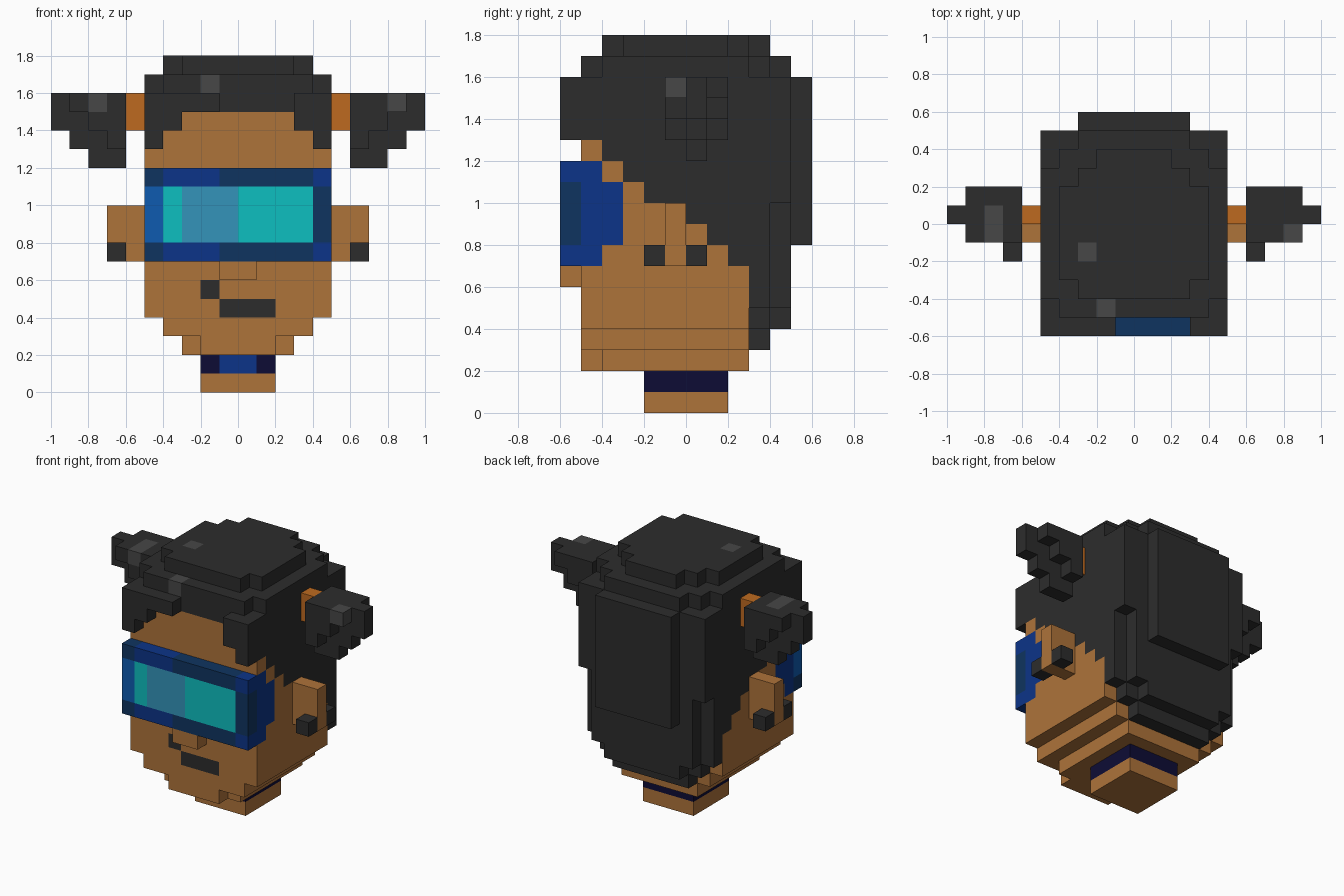
import bpy
import bmesh
import math

cube = bpy.data.objects.get("Cube")
if cube:
    bpy.data.objects.remove(cube, do_unlink=True)

UNIT = 0.1  # size of one block


def linear(c):
    c /= 255
    return c / 12.92 if c <= 0.04045 else ((c + 0.055) / 1.055) ** 2.4


def material(name, rgb):
    m = bpy.data.materials.new(name)
    col = (*[linear(c) for c in rgb], 1.0)
    m.diffuse_color = col
    m.use_nodes = True
    bsdf = m.node_tree.nodes["Principled BSDF"]
    bsdf.inputs["Base Color"].default_value = col
    bsdf.inputs["Roughness"].default_value = 0.8
    return m


SKIN = material("skin tan", (174, 115, 58))
HAIR = material("charcoal", (44, 44, 44))
SHINE = material("shine grey", (71, 71, 71))
ORANGE = material("orange", (190, 106, 32))
NAVY = material("midnight navy", (13, 12, 53))
BLUE = material("royal blue", (12, 52, 136))
DEEP = material("deep blue", (15, 52, 96))
AZURE = material("azure", (14, 91, 176))
TEAL = material("teal", (13, 191, 192))
SKY = material("sky blue", (52, 148, 186))

blocks = {}  # (x, y, z) -> (part, material); later fills replace earlier ones


def fill(part, mat, x, y, z, mirror=False):
    """Fill the block ranges x, y, z; optionally also across x = 0."""
    for i in range(*x):
        for j in range(*y):
            for k in range(*z):
                blocks[i, j, k] = (part, mat)
                if mirror:
                    blocks[-1 - i, j, k] = (part.replace("left", "right"), mat)


# Neck with choker
fill("neck", SKIN, (-2, 2), (-2, 2), (0, 1))
fill("choker", NAVY, (-2, 2), (-2, 2), (1, 2))
fill("choker", BLUE, (-1, 1), (-2, -1), (1, 2))

# Head, tapering towards the chin
fill("head", SKIN, (-3, 3), (-4, 3), (2, 3))
fill("head", SKIN, (-2, 2), (-5, -4), (2, 3))
fill("head", SKIN, (-4, 4), (-5, 3), (3, 4))
fill("head", SKIN, (-5, 5), (-5, 3), (4, 15))
fill("nose", SKIN, (-1, 1), (-6, -5), (6, 7))
fill("mouth", HAIR, (-1, 2), (-5, -4), (4, 5))
fill("beauty_mark", HAIR, (-2, -1), (-5, -4), (5, 6))

# Stepped crown of the hair
for z, grow in ((15, 1), (16, 1), (17, 0)):
    fill("hair", HAIR, (-4 - grow, 4 + grow), (-3 - grow, 2 + grow), (z, z + 1))
    fill("hair", HAIR, (-3 - grow, 3 + grow), (-4 - grow, 3 + grow), (z, z + 1))
    fill("hair", HAIR, (-2 - grow, 2 + grow), (3 + grow, 4 + grow), (z, z + 1))
fill("hair", HAIR, (-5, 5), (-5, 5), (15, 16))

# Side hair: front edge steps back on the way down
for z, front in ((14, -5), (13, -5), (12, -4), (11, -3), (10, -2), (9, -1), (8, 1), (7, 2)):
    fill("hair", HAIR, (4, 5), (front, 3), (z, z + 1), mirror=True)

# Back hair: (half width, bottom) for each layer
for y, steps in ((3, ((5, 5), (4, 4), (3, 3))),
                 (4, ((5, 10), (4, 5), (3, 4))),
                 (5, ((3, 8),))):
    for half, bottom in steps:
        fill("hair", HAIR, (-half, half), (y, y + 1), (bottom, 16))

# Fringe
fill("fringe", HAIR, (4, 5), (-6, -5), (13, 15), mirror=True)
fill("fringe", HAIR, (3, 4), (-6, -5), (14, 16), mirror=True)
fill("fringe", HAIR, (4, 5), (-6, -5), (15, 16), mirror=True)
fill("fringe", HAIR, (-3, -1), (-6, -5), (15, 16))

# Shine on the crown
fill("hair", SHINE, (-3, -2), (-2, -1), (17, 18))
fill("hair", SHINE, (-2, -1), (-5, -4), (16, 17))

# Pigtails with ties: middle slice is one block longer than the outer slices
fill("left_hair_tie", ORANGE, (5, 6), (0, 1), (14, 16), mirror=True)
for y, tips in ((-1, (7, 8, 9)), (1, (7, 8, 9))):
    for step, tip in enumerate(tips):
        fill("left_pigtail", HAIR, (6, tip), (y, y + 1), (13 + step, 14 + step), mirror=True)
for step, tip in enumerate((8, 9, 10, 10)):
    fill("left_pigtail", HAIR, (6, tip), (0, 1), (12 + step, 13 + step), mirror=True)
fill("left_pigtail", SHINE, (8, 9), (-1, 0), (15, 16))
fill("right_pigtail", SHINE, (-8, -7), (-1, 1), (15, 16))

# Ears and earrings
fill("left_earring", HAIR, (6, 7), (-2, 1), (7, 8), mirror=True)
fill("left_ear", SKIN, (5, 7), (-1, 0), (7, 10), mirror=True)

# Goggles: frame, side straps and lens
fill("goggles", BLUE, (4, 5), (-5, -4), (7, 12), mirror=True)
fill("goggles", BLUE, (4, 5), (-4, -3), (8, 11), mirror=True)
fill("goggles", BLUE, (-5, 5), (-6, -5), (7, 12))
for z in (7, 11):
    fill("goggles", DEEP, (-5, -4), (-6, -5), (z, z + 1))
    fill("goggles", DEEP, (-1, 4), (-6, -5), (z, z + 1))
fill("goggles", AZURE, (-5, -4), (-6, -5), (8, 11))
fill("goggles", DEEP, (4, 5), (-6, -5), (8, 11))
fill("lens", TEAL, (-4, 4), (-6, -5), (8, 11))
fill("lens", SKY, (-3, 0), (-6, -5), (8, 11))

# Unit face corners for each of the six directions
SIDES = {
    (1, 0, 0): ((1, 0, 0), (1, 1, 0), (1, 1, 1), (1, 0, 1)),
    (-1, 0, 0): ((0, 0, 0), (0, 0, 1), (0, 1, 1), (0, 1, 0)),
    (0, 1, 0): ((0, 1, 0), (0, 1, 1), (1, 1, 1), (1, 1, 0)),
    (0, -1, 0): ((0, 0, 0), (1, 0, 0), (1, 0, 1), (0, 0, 1)),
    (0, 0, 1): ((0, 0, 1), (1, 0, 1), (1, 1, 1), (0, 1, 1)),
    (0, 0, -1): ((0, 0, 0), (0, 1, 0), (1, 1, 0), (1, 0, 0)),
}


def build(part):
    """Skin the blocks of one part, leaving out faces between its own blocks."""
    cells = {c: m for c, (p, m) in blocks.items() if p == part}
    mats = list(dict.fromkeys(cells.values()))
    bm = bmesh.new()
    verts = {}
    for cell, mat in cells.items():
        for d, corners in SIDES.items():
            if tuple(a + b for a, b in zip(cell, d)) in cells:
                continue
            ring = []
            for corner in corners:
                key = tuple(a + b for a, b in zip(cell, corner))
                if key not in verts:
                    verts[key] = bm.verts.new([v * UNIT for v in key])
                ring.append(verts[key])
            bm.faces.new(ring).material_index = mats.index(mat)
    # Merge flat areas of one colour
    bmesh.ops.dissolve_limit(bm, angle_limit=math.radians(1), verts=bm.verts[:],
                             edges=bm.edges[:], delimit={'MATERIAL'})
    mesh = bpy.data.meshes.new(part)
    bm.to_mesh(mesh)
    bm.free()
    for m in mats:
        mesh.materials.append(m)
    bpy.context.collection.objects.link(bpy.data.objects.new(part, mesh))


for part in dict.fromkeys(p for p, _ in blocks.values()):
    build(part)
